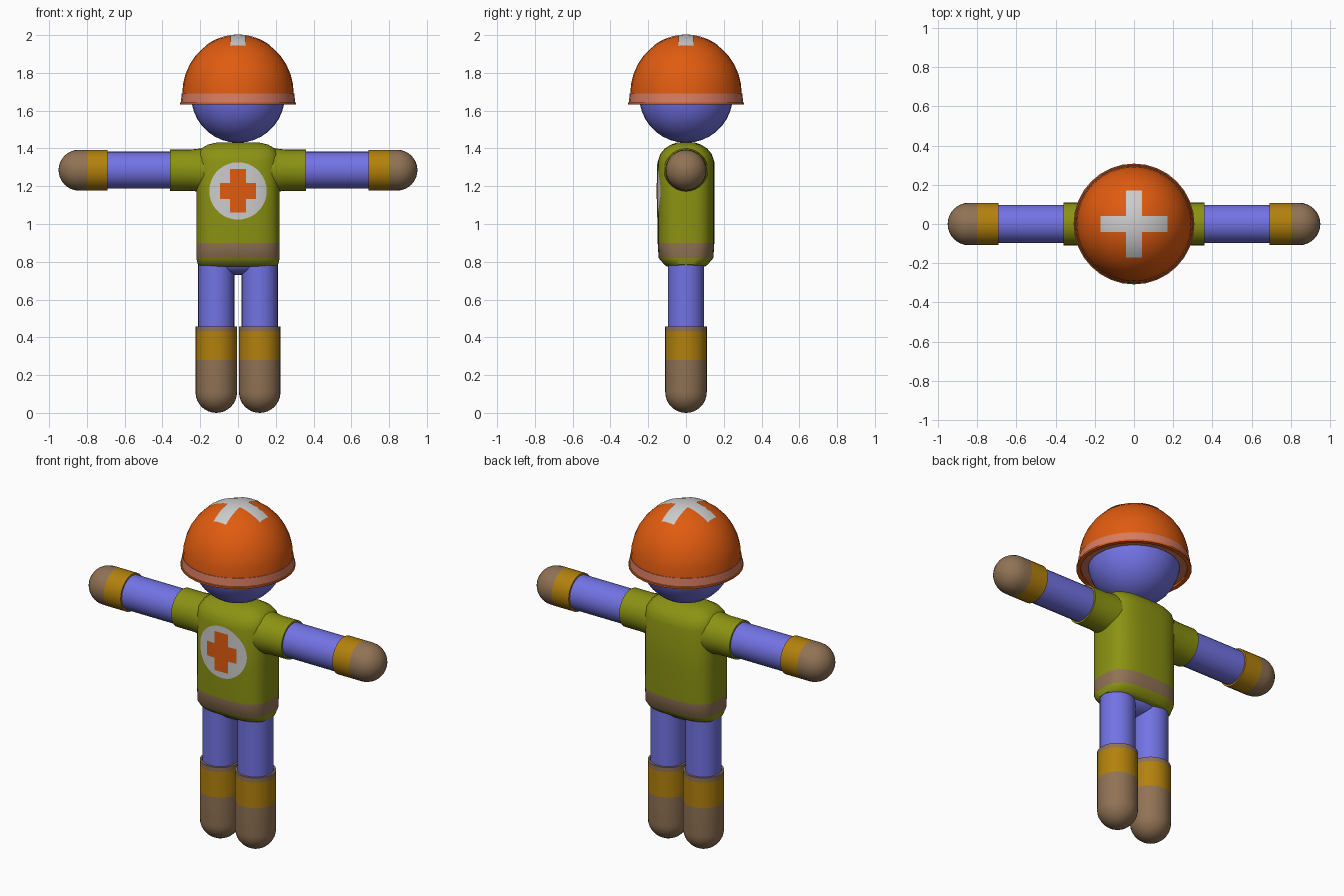
import bpy, bmesh, math
from mathutils import Matrix

if "Cube" in bpy.data.objects:
    bpy.data.objects.remove(bpy.data.objects["Cube"])


def mat(name, rgb):
    m = bpy.data.materials.new(name)
    m.diffuse_color = (*rgb, 1)
    m.use_nodes = True
    m.node_tree.nodes["Principled BSDF"].inputs["Base Color"].default_value = m.diffuse_color
    return m


BLUE = mat("blue", (0.17, 0.17, 0.78))
ORANGE = mat("orange", (0.75, 0.105, 0.005))
PINK = mat("pink", (0.68, 0.2, 0.12))
GREEN = mat("green", (0.26, 0.29, 0.006))
BROWN = mat("brown", (0.28, 0.17, 0.09))
YELLOW = mat("yellow", (0.45, 0.22, 0.004))
WHITE = mat("white", (0.66, 0.66, 0.64))


def finish(name, bm, mats, matrix=None, recalc=True):
    if matrix:
        bm.transform(matrix)
    bmesh.ops.remove_doubles(bm, verts=bm.verts, dist=1e-5)
    if recalc:
        bmesh.ops.recalc_face_normals(bm, faces=bm.faces)
    me = bpy.data.meshes.new(name)
    bm.to_mesh(me)
    bm.free()
    for m in mats:
        me.materials.append(m)
    ob = bpy.data.objects.new(name, me)
    bpy.context.collection.objects.link(ob)
    bpy.context.view_layer.objects.active = ob
    ob.select_set(True)
    bpy.ops.object.shade_smooth_by_angle(angle=math.radians(40))
    ob.select_set(False)
    return ob


def loft(name, rings, mats, band_mat=lambda z: 0, n=28, power=2.0, matrix=None):
    """Stack superelliptic rings given as (z, half width, half depth)."""
    bm = bmesh.new()
    loops = []
    for z, a, b in rings:
        loop = []
        for i in range(n):
            t = 2 * math.pi * i / n
            c, s = math.cos(t), math.sin(t)
            x = math.copysign(abs(c) ** (2 / power), c)
            y = math.copysign(abs(s) ** (2 / power), s)
            loop.append(bm.verts.new((a * x, b * y, z)))
        loops.append(loop)
    for k in range(len(rings) - 1):
        mi = band_mat((rings[k][0] + rings[k + 1][0]) / 2)
        for i in range(n):
            j = (i + 1) % n
            f = bm.faces.new((loops[k][i], loops[k][j], loops[k + 1][j], loops[k + 1][i]))
            f.material_index = mi
    for k in (0, -1):
        if rings[k][1] > 1e-4:
            f = bm.faces.new(loops[k])
            f.material_index = band_mat(rings[k][0])
    return finish(name, bm, mats, matrix, True)


def lathe(name, profile, mats, band_mat=lambda z: 0, n=28, matrix=None):
    return loft(name, [(z, r, r) for r, z in profile], mats, band_mat, n, 2.0, matrix)


def patch(name, regions, surface, material):
    """Grid patches (maps from the unit square to 2D) draped over a surface."""
    bm = bmesh.new()
    for region, nu, nv in regions:
        g = [[bm.verts.new(surface(*region(i / nu, j / nv))) for j in range(nv + 1)]
             for i in range(nu + 1)]
        bmesh.ops.remove_doubles(bm, verts=[], dist=0)
        for i in range(nu):
            for j in range(nv):
                bm.faces.new((g[i][j], g[i + 1][j], g[i + 1][j + 1], g[i][j + 1]))
    return finish(name, bm, [material], None, False)


def rect(x0, x1, y0, y1):
    return (lambda u, v: (x0 + (x1 - x0) * u, y0 + (y1 - y0) * v)), 8, 8


def plus(w, a, b):
    return [rect(-w, w, -w, w), rect(-w, w, w, b), rect(-w, w, -b, -w),
            rect(w, a, -w, w), rect(-a, -w, -w, w)]


def capsule_end(r, steps=8):
    return [(r * math.sin(math.pi / 2 * i / steps), r - r * math.cos(math.pi / 2 * i / steps))
            for i in range(steps + 1)]


# head
bm = bmesh.new()
bmesh.ops.create_uvsphere(bm, u_segments=32, v_segments=18, radius=0.248)
finish("head", bm, [BLUE], Matrix.Translation((0, 0, 1.678)))

# helmet shell: inner dome, brim lip, pink band, outer dome
quarter = [math.pi / 2 * i / 9 for i in range(10)]
inner = [(0.275 * math.sin(t), 1.69 + 0.285 * math.cos(t)) for t in quarter]
outer = [(0.295 * math.cos(t), 1.69 + 0.31 * math.sin(t)) for t in quarter]
shell = inner + [(0.285, 1.632), (0.308, 1.632), (0.308, 1.642)]
lathe("helmet_shell", shell + [(0.298, 1.645)] + outer, [ORANGE], n=32)
lathe("helmet_band", [(0.29, 1.642), (0.303, 1.642), (0.298, 1.69), (0.29, 1.69)], [PINK], n=32)


# white cross draped over the crown
def crown(x, y):
    r2 = (x * x + y * y) / 0.295 ** 2
    return x, y, 1.693 + 0.31 * math.sqrt(1 - r2)


patch("helmet_cross", plus(0.04, 0.17, 0.17), crown, WHITE)

# shirt body with hem stripe
loft("shirt_body",
     [(0.775, 0.195, 0.10), (0.785, 0.212, 0.115), (0.82, 0.221, 0.145), (0.90, 0.221, 0.15),
      (1.10, 0.22, 0.15), (1.33, 0.22, 0.15), (1.37, 0.214, 0.137), (1.40, 0.195, 0.112),
      (1.42, 0.16, 0.08), (1.432, 0.11, 0.045)],
     [GREEN, BROWN], lambda z: 1 if 0.82 < z < 0.9 else 0, n=40, power=3.0)


# chest badge draped over the shirt front
def chest(offset):
    return lambda x, z: (x, -0.15 * (1 - abs(x / 0.22) ** 3) ** (1 / 3) - offset, 1.175 + z)


def disc(u, v):
    return 0.152 * u * math.cos(2 * math.pi * v), 0.152 * u * math.sin(2 * math.pi * v)


patch("chest_disc", [(disc, 8, 36)], chest(0.003), WHITE)
patch("chest_cross", [(r, n, m) for r, n, m in plus(0.043, 0.095, 0.115)], chest(0.006), ORANGE)

# hips
bm = bmesh.new()
bmesh.ops.create_uvsphere(bm, u_segments=24, v_segments=12, radius=1)
finish("hips", bm, [BLUE],
       Matrix.Translation((0, 0, 0.80)) @ Matrix.Diagonal((0.19, 0.094, 0.07, 1)))

for s, side in ((-1, "left"), (1, "right")):
    # legs and boots with turned-in tops
    at = Matrix.Translation((s * 0.115, 0, 0))
    lathe(side + "_leg", [(0.096, 0.40), (0.096, 0.80)], [BLUE], matrix=at)
    lathe(side + "_boot", capsule_end(0.11) + [(0.11, 0.28), (0.11, 0.43), (0.11, 0.457),
                                             (0.098, 0.457), (0.095, 0.435)],
          [BROWN, YELLOW], lambda z: 1 if 0.28 < z < 0.43 else 0, matrix=at)

    # arms: built along z, with z = 0 at the fingertips, then laid along x
    lay = Matrix.Translation((s * 0.95, 0, 1.285)) @ Matrix.Rotation(-s * math.pi / 2, 4, "Y")
    lathe(side + "_arm", [(0.098, 0.20), (0.098, 0.70)], [BLUE], matrix=lay)
    lathe(side + "_glove", capsule_end(0.108) + [(0.108, 0.15), (0.108, 0.26),
                                                (0.098, 0.26), (0.096, 0.245)],
          [BROWN, YELLOW], lambda z: 1 if z > 0.15 else 0, matrix=lay)
    lathe(side + "_sleeve", [(0.097, 0.605), (0.099, 0.59), (0.109, 0.59), (0.109, 0.70),
                             (0.118, 0.78), (0.12, 0.85)], [GREEN], matrix=lay)
